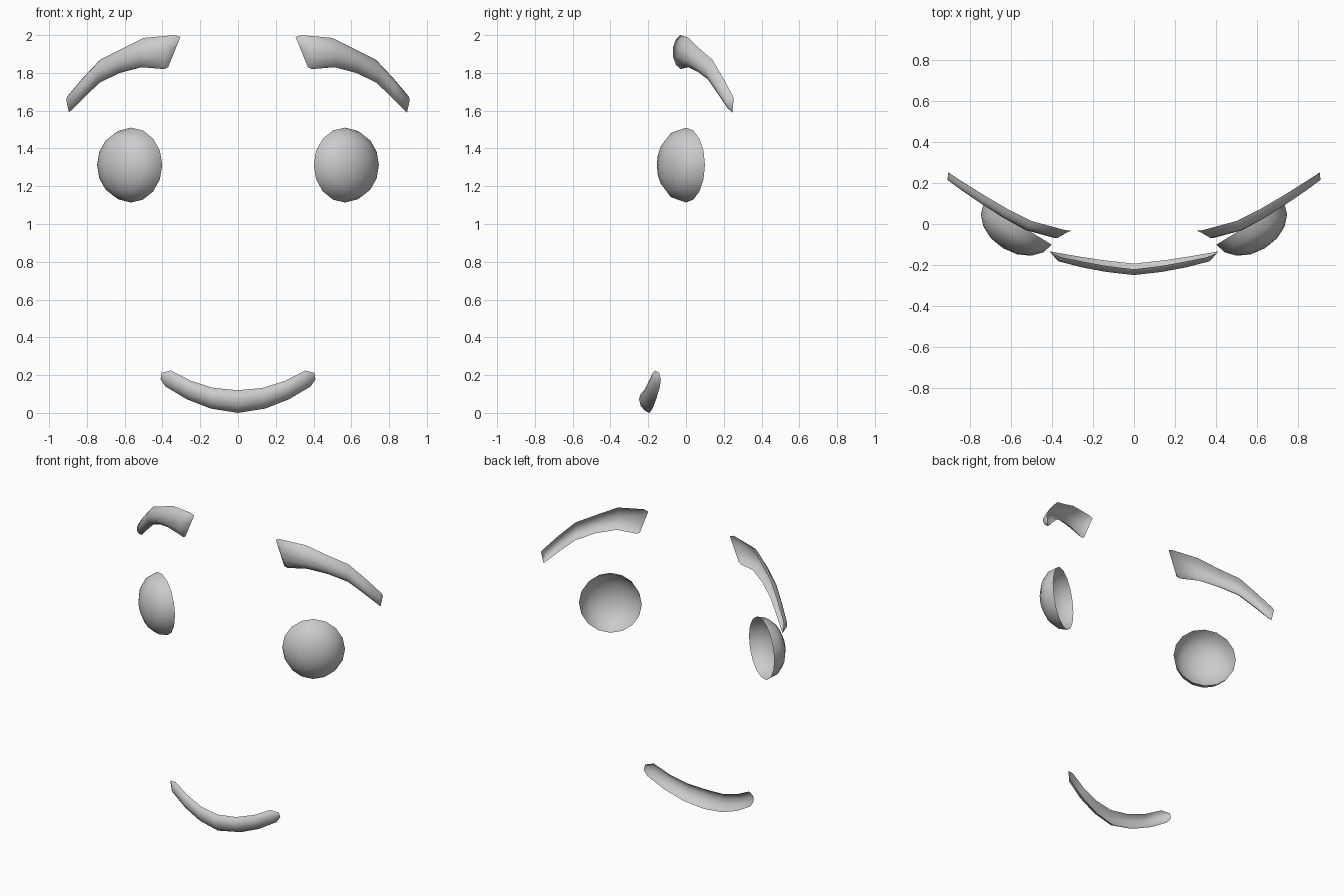
import bpy, bmesh, math
from mathutils import Vector

cube = bpy.data.objects.get("Cube")
if cube:
    bpy.data.objects.remove(cube)

grey = bpy.data.materials.new("plain_grey")
grey.use_nodes = True
COLOUR = (0.6, 0.6, 0.6, 1)
grey.diffuse_color = COLOUR
grey.node_tree.nodes["Principled BSDF"].inputs["Base Color"].default_value = COLOUR


def surface(name, rows, outward, closed=False):
    """Skin a list of point rows into one smooth open sheet."""
    bm = bmesh.new()
    grid = [[bm.verts.new(p) for p in row] for row in rows]
    n = len(rows[0])
    for a, b in zip(grid, grid[1:]):
        for i in range(n if closed else n - 1):
            j = (i + 1) % n
            bm.faces.new((a[i], a[j], b[j], b[i]))
    bmesh.ops.remove_doubles(bm, verts=bm.verts, dist=0.0005)
    bm.normal_update()
    total = sum((f.normal * f.calc_area() for f in bm.faces), Vector())
    if total.dot(outward) < 0:
        bmesh.ops.reverse_faces(bm, faces=bm.faces)
    for f in bm.faces:
        f.smooth = True
    mesh = bpy.data.meshes.new(name)
    bm.to_mesh(mesh)
    bm.free()
    mesh.materials.append(grey)
    obj = bpy.data.objects.new(name, mesh)
    bpy.context.collection.objects.link(obj)
    return obj


def trough_row(upper, lower, bulge):
    """Rounded cross-section between an upper and a lower rim point."""
    u, l = Vector(upper), Vector(lower)
    return [u.lerp(l, t) + bulge * h
            for t, h in ((0, 0), (0.12, 0.6), (0.35, 1), (0.65, 1), (0.88, 0.6), (1, 0))]


def flip(p):
    return Vector((-p[0], p[1], p[2]))


# Eyes: half-ellipsoid bowls, open at the back and turned outward
facing = Vector((0.52, -0.855, 0))
across = Vector((0.855, 0.52, 0))
eye_rows = []
for k in range(5):
    a = math.pi / 8 * k
    centre = Vector((0.566, 0, 1.312)) + facing * 0.138 * math.sin(a)
    r = math.cos(a)
    eye_rows.append([centre + across * 0.193 * r * math.cos(s * math.pi / 8)
                     + Vector((0, 0, 0.198 * r * math.sin(s * math.pi / 8)))
                     for s in range(16)])

# Eyebrows: stations of upper x, y, z, lower x, y, z, bulge depth
brow_dir = Vector((0.42, -0.907, 0))
brow = [
    ((0.305, -0.032, 1.99), (0.37, -0.035, 1.83), 0),
    ((0.335, -0.03, 2.0), (0.39, -0.03, 1.82), 0.042),
    ((0.50, 0.015, 1.985), (0.51, 0.012, 1.83), 0.048),
    ((0.61, 0.07, 1.93), (0.625, 0.075, 1.80), 0.046),
    ((0.73, 0.14, 1.87), (0.73, 0.14, 1.75), 0.042),
    ((0.82, 0.195, 1.775), (0.81, 0.19, 1.675), 0.038),
    ((0.90, 0.247, 1.68), (0.885, 0.238, 1.60), 0.032),
    ((0.908, 0.253, 1.665), (0.895, 0.245, 1.59), 0),
]
brow_rows = [trough_row(u, l, brow_dir * d) for u, l, d in brow]

for side, mirrored in (("left", False), ("right", True)):
    for part, rows, out, closed in (("eye", eye_rows, facing, True),
                                    ("eyebrow", brow_rows, brow_dir, False)):
        if mirrored:
            rows, out = [[flip(p) for p in row] for row in rows], flip(out)
        surface(f"{side}_{part}", rows, out, closed)

# Mouth: a curved trough, mirrored about the middle station
mouth_dir = Vector((0, -0.95, -0.1))
mouth = [
    ((0, -0.22, 0.12), (0, -0.193, 0), 0.04),
    ((0.13, -0.205, 0.132), (0.145, -0.177, 0.023), 0.04),
    ((0.25, -0.183, 0.17), (0.27, -0.158, 0.072), 0.038),
    ((0.355, -0.162, 0.224), (0.385, -0.138, 0.14), 0.03),
    ((0.405, -0.142, 0.212), (0.41, -0.133, 0.178), 0),
]
half = [trough_row(u, l, mouth_dir * d) for u, l, d in mouth]
mouth_rows = [[flip(p) for p in row] for row in half[:0:-1]] + half
surface("mouth", mouth_rows, mouth_dir)
